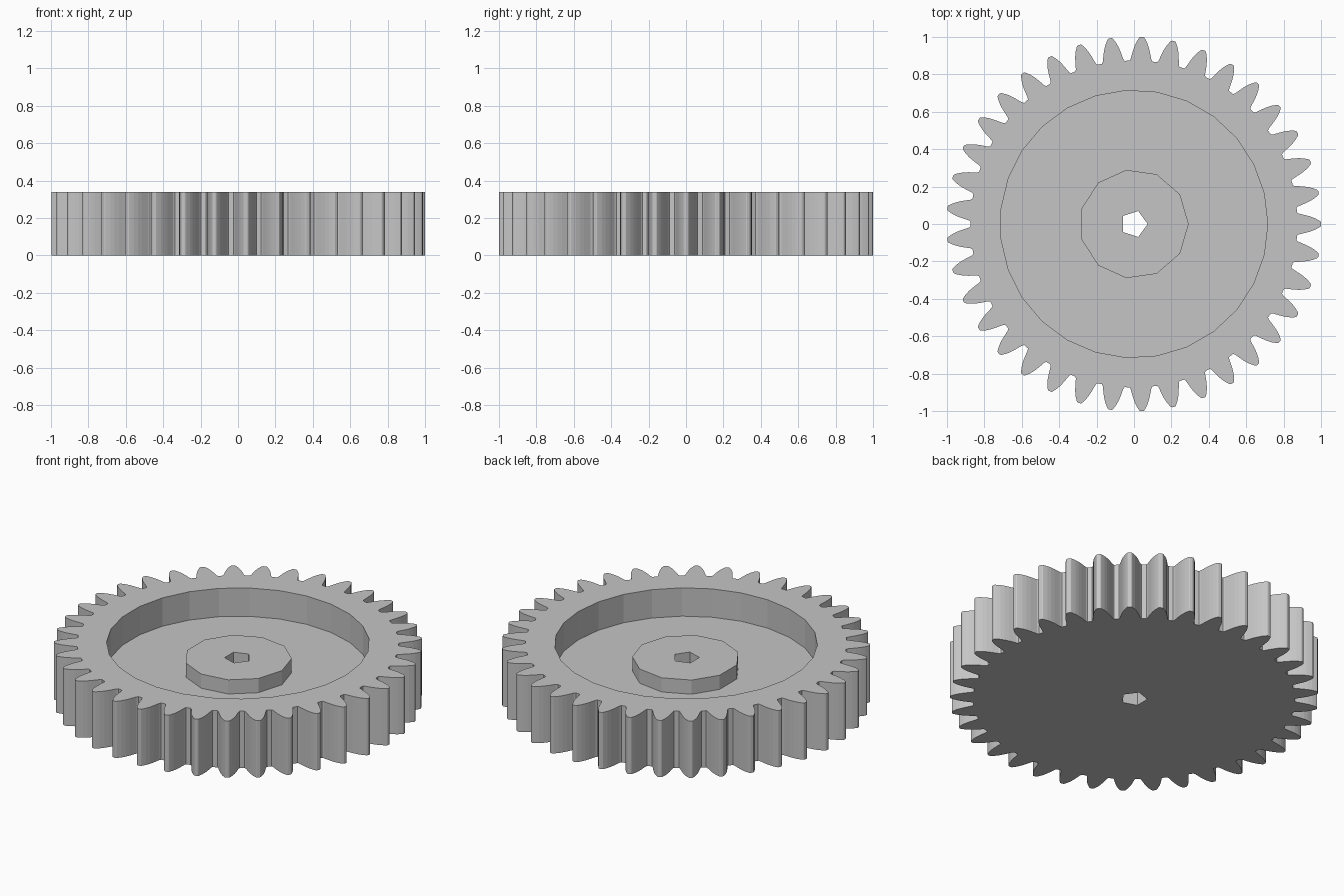
import bpy, bmesh
from math import cos, sin, pi, radians

cube = bpy.data.objects.get("Cube")
if cube:
    bpy.data.objects.remove(cube, do_unlink=True)

TEETH = 37
HEIGHT, FLOOR, HUB_TOP = 0.34, 0.17, 0.255

# Half tooth from root to tip: radius, half angle in degrees
FLANK = [(0.873, 4.0), (0.882, 3.6), (0.9, 3.25), (0.925, 2.8), (0.95, 2.27),
         (0.972, 1.67), (0.988, 1.1), (0.997, 0.75), (1.0, 0.45)]


def gear_outline():
    points = []
    for i in range(TEETH):
        mid = 2 * pi * i / TEETH
        half = [(r, radians(a)) for r, a in FLANK]
        tooth = [(r, mid - a) for r, a in half] + [(r, mid + a) for r, a in reversed(half)]
        points += [(r * cos(t), r * sin(t)) for r, t in tooth]
    return points


def polygon(sides, radius):
    return [(radius * cos(2 * pi * i / sides), radius * sin(2 * pi * i / sides))
            for i in range(sides)]


bm = bmesh.new()


def wall(outline, low, high):
    """Upright wall along an outline; returns its lower and upper edge loops."""
    n = len(outline)
    rings = [[bm.verts.new((x, y, z)) for x, y in outline] for z in (low, high)]
    for i in range(n):
        j = (i + 1) % n
        bm.faces.new((rings[0][i], rings[0][j], rings[1][j], rings[1][i]))
    return [[bm.edges.get((ring[i], ring[(i + 1) % n])) for i in range(n)] for ring in rings]


def flat_ring(outer, inner, up):
    """Flat face between two loops at the same height."""
    bmesh.ops.triangle_fill(bm, edges=outer + inner, use_beauty=True, normal=(0, 0, up))


# Toothed rim, pocket, hub and bore
rim_low, rim_high = wall(gear_outline(), 0, HEIGHT)
pocket_low, pocket_high = wall(polygon(27, 0.714), FLOOR, HEIGHT)
hub_low, hub_high = wall(polygon(11, 0.292), FLOOR, HUB_TOP)
bore_low, bore_high = wall(polygon(5, 0.073), 0, HUB_TOP)

# Flat faces joining the walls
flat_ring(rim_high, pocket_high, 1)
flat_ring(pocket_low, hub_low, 1)
flat_ring(hub_high, bore_high, 1)
flat_ring(rim_low, bore_low, -1)
bmesh.ops.recalc_face_normals(bm, faces=bm.faces[:])

mesh = bpy.data.meshes.new("gear_wheel")
bm.to_mesh(mesh)
bm.free()
gear = bpy.data.objects.new("gear_wheel", mesh)
bpy.context.collection.objects.link(gear)

# Plain grey
grey = bpy.data.materials.new("light_grey")
grey.use_nodes = True
colour = (0.56, 0.56, 0.56, 1)
grey.diffuse_color = colour
grey.node_tree.nodes["Principled BSDF"].inputs["Base Color"].default_value = colour
mesh.materials.append(grey)
